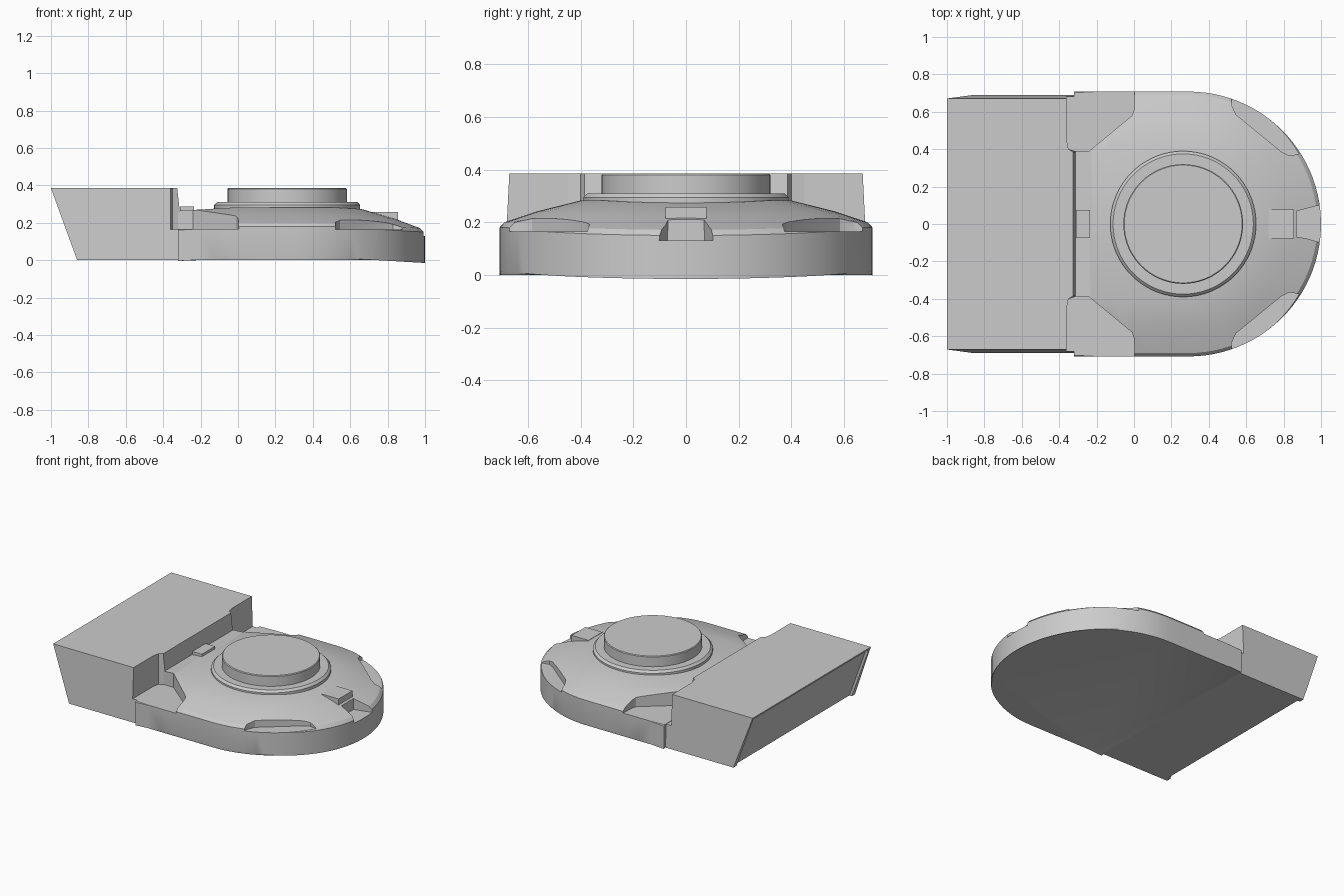
import bpy, bmesh, math

if "Cube" in bpy.data.objects:
    bpy.data.objects.remove(bpy.data.objects["Cube"])


def make_object(name, verts, faces):
    mesh = bpy.data.meshes.new(name)
    bm = bmesh.new()
    vs = [bm.verts.new(v) for v in verts]
    for f in faces:
        bm.faces.new([vs[i] for i in f])
    bmesh.ops.recalc_face_normals(bm, faces=bm.faces)
    bm.to_mesh(mesh)
    bm.free()
    ob = bpy.data.objects.new(name, mesh)
    bpy.context.collection.objects.link(ob)
    return ob


def prism(name, bottom, top):
    """Join two matching 3D polygons into a closed solid."""
    n = len(bottom)
    faces = [list(range(n)), list(range(n, 2 * n))]
    faces += [(i, (i + 1) % n, n + (i + 1) % n, n + i) for i in range(n)]
    return make_object(name, bottom + top, faces)


def plan_prism(name, pts, z0, z1):
    return prism(name, [(x, y, z0) for x, y in pts], [(x, y, z1) for x, y in pts])


def side_prism(name, pts, width):
    """Extrude an (x, z) profile across y; width is a function of z."""
    return prism(name, [(x, -width(z), z) for x, z in pts],
                 [(x, width(z), z) for x, z in pts])


def cut(target, cutter):
    mod = target.modifiers.new("cut", 'BOOLEAN')
    mod.operation, mod.solver, mod.object = 'DIFFERENCE', 'EXACT', cutter
    bpy.context.view_layer.objects.active = target
    bpy.ops.object.modifier_apply(modifier=mod.name)
    bpy.data.objects.remove(cutter)


def smooth(ob, angle=25):
    bpy.ops.object.select_all(action='DESELECT')
    ob.select_set(True)
    bpy.context.view_layer.objects.active = ob
    bpy.ops.object.shade_smooth_by_angle(angle=math.radians(angle))


# Rounded hull: U-shaped outlines lofted up to a gently domed deck
def outline(r, z, cx):
    start, steps, arc = -0.32, 6, 50
    xs = [start + (cx - start) * i / steps for i in range(steps)]
    pts = [(x, -r) for x in xs]
    for i in range(arc):
        a = math.pi * (i / (arc - 1) - 0.5)
        pts.append((cx + r * math.cos(a), r * math.sin(a)))
    pts += [(x, r) for x in reversed(xs)]
    droop = lambda x: 0.06 * max(0, abs(x - 0.25) - 0.25) if z else 0
    return [(x, y, z - droop(x)) for x, y in pts]


rings = [outline(*p) for p in ((0.705, 0, 0.29), (0.708, 0.015, 0.292), (0.708, 0.18, 0.292),
                               (0.69, 0.2, 0.29), (0.56, 0.243, 0.275), (0.4, 0.283, 0.26))]
n, m = len(rings[0]), len(rings)
faces = [list(range(n))]
faces += [(k * n + i, k * n + i + 1, (k + 1) * n + i + 1, (k + 1) * n + i)
          for k in range(m - 1) for i in range(n - 1)]
t = (m - 1) * n
faces += [(t + i, t + i + 1, t + n - 2 - i, t + n - 1 - i) for i in range(n // 2 - 1)]
faces.append([k * n for k in range(m)] + [k * n + n - 1 for k in reversed(range(m))])
hull = make_object("hull", [v for r in rings for v in r], faces)

# Recessed pockets, mirrored on both sides
side_pocket = [(0.52, 0.75), (0.52, 0.64), (0.545, 0.585), (0.79, 0.385),
               (0.83, 0.365), (0.89, 0.375), (1.1, 0.45), (0.9, 0.8)]
corner_pocket = [(-0.5, 0.39), (-0.24, 0.39), (-0.01, 0.58), (0.0, 0.61), (0.008, 0.8), (-0.5, 0.8)]
for s in (-1, 1):
    for pts, z in ((side_pocket, 0.165), (corner_pocket, 0.168)):
        cut(hull, plan_prism("pocket_cutter", [(x, s * y) for x, y in pts], z, 0.5))

# Nose notch
cut(hull, prism("nose_cutter",
                [(0.87, -0.07, 0.13), (1.1, -0.13, 0.13), (1.1, 0.13, 0.13), (0.87, 0.07, 0.13)],
                [(0.87, -0.065, 0.4), (1.1, -0.1, 0.4), (1.1, 0.1, 0.4), (0.87, 0.065, 0.4)]))
smooth(hull)

# Rear housing with slanted, recessed back panel
housing = side_prism("rear_housing",
                     [(-0.86, 0), (-0.31, 0), (-0.31, 0.165), (-0.36, 0.165), (-0.36, 0.385), (-1, 0.385)],
                     lambda z: 0.69 - 0.05 * z)
cut(housing, side_prism("back_cutter",
                        [(-0.804, -0.1), (-0.975, 0.37), (-1.2, 0.37), (-1.2, -0.1)],
                        lambda z: 0.655))

# Centre bulkhead between the housing and the hull
bulk = [(-0.38, -0.45), (-0.36, -0.45), (-0.35, -0.4), (-0.325, -0.385),
        (-0.325, 0.385), (-0.35, 0.4), (-0.36, 0.45), (-0.38, 0.45)]
prism("bulkhead", [(x + (0.025 if x > -0.33 else 0), y, 0.16) for x, y in bulk],
      [(x, y, 0.385) for x, y in bulk])


# Turret ring and drum, turned around the hull centre
def turned(name, profile, cx, seg=72):
    verts = [(cx + r * math.cos(2 * math.pi * i / seg), r * math.sin(2 * math.pi * i / seg), z)
             for r, z in profile for i in range(seg)]
    k = len(profile)
    fs = [(a * seg + i, a * seg + (i + 1) % seg, (a + 1) * seg + (i + 1) % seg, (a + 1) * seg + i)
          for a in range(k - 1) for i in range(seg)]
    fs += [list(range(seg)), list(range((k - 1) * seg, k * seg))]
    smooth(make_object(name, verts, fs), 30)


turned("turret_ring", [(0.39, 0.24), (0.39, 0.295), (0.375, 0.31)], 0.263)
turned("turret_drum", [(0.32, 0.29), (0.32, 0.38), (0.315, 0.385)], 0.263)


# Small deck blocks fore and aft
def block(name, x0, x1, w, z0, z1):
    plan_prism(name, [(x0, -w), (x1, -w), (x1, w), (x0, w)], z0, z1)


block("front_block", 0.72, 0.855, 0.078, 0.19, 0.258)
block("rear_block", -0.31, -0.235, 0.075, 0.22, 0.287)
